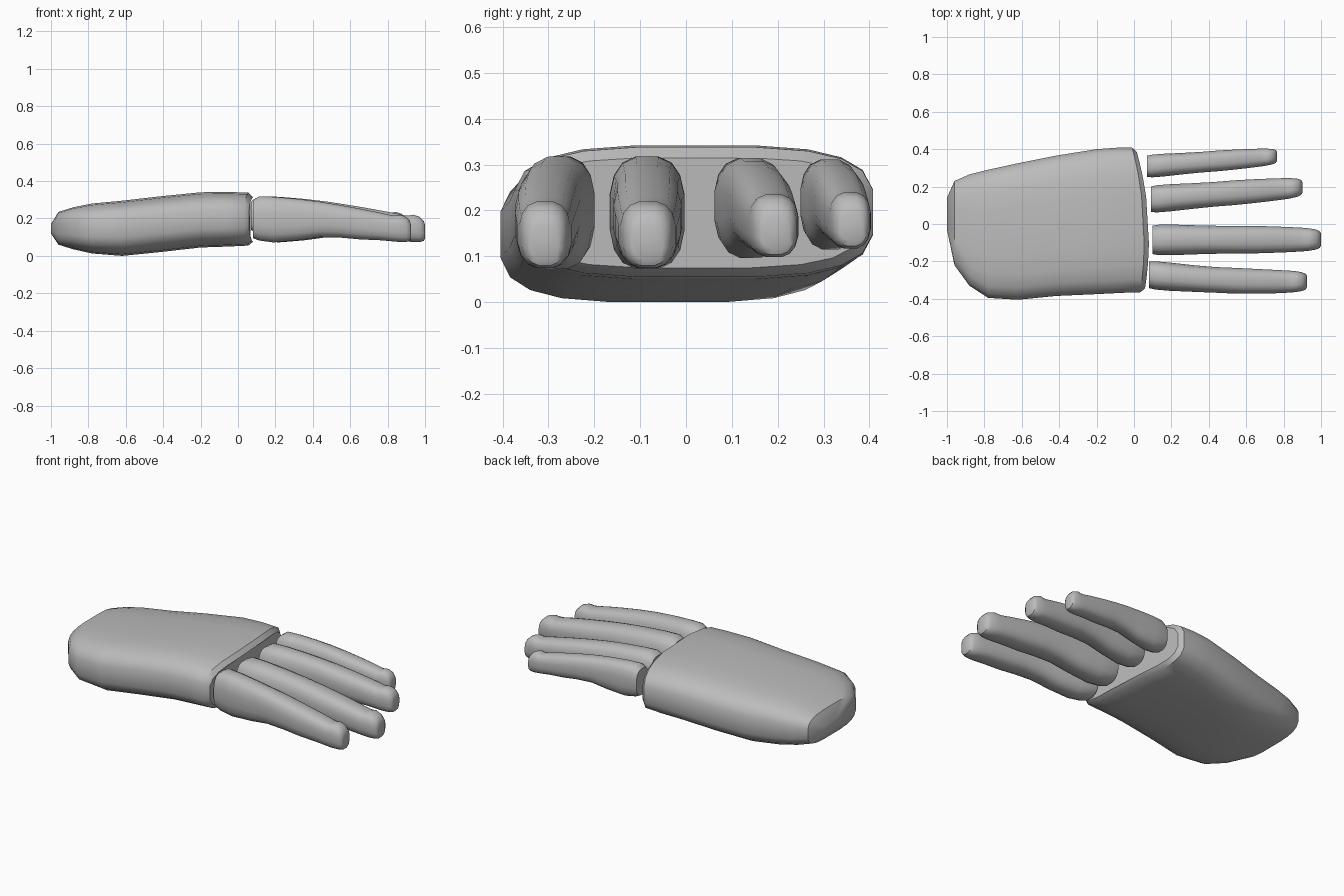
import bpy, bmesh, math

if "Cube" in bpy.data.objects:
    bpy.data.objects.remove(bpy.data.objects["Cube"])

skin = bpy.data.materials.new("plain grey")
skin.diffuse_color = (0.5, 0.5, 0.5, 1)
skin.use_nodes = True
skin.node_tree.nodes["Principled BSDF"].inputs["Base Color"].default_value = skin.diffuse_color


def spow(v, e):
    return math.copysign(abs(v) ** e, v)


def loft(name, sections, sides, power, bend=None, angle=40):
    """Skin rounded-box rings (x, y0, y1, z0, z1) along x and cap the ends."""
    bm = bmesh.new()
    rings = []
    for x, y0, y1, z0, z1 in sections:
        ring = []
        for i in range(sides):
            a = 2 * math.pi * (i + 0.5) / sides
            c, s = spow(math.cos(a), 2 / power), spow(math.sin(a), 2 / power)
            # normalise so that the ring reaches its full box
            m = abs(math.cos(math.pi / sides)) ** (2 / power)
            y = (y0 + y1) / 2 + (y1 - y0) / 2 * c / m
            z = (z0 + z1) / 2 + (z1 - z0) / 2 * s / m
            ring.append(bm.verts.new((x + (bend(x, y) if bend else 0), y, z)))
        rings.append(ring)
    for r, q in zip(rings, rings[1:]):
        for i in range(sides):
            j = (i + 1) % sides
            bm.faces.new((r[i], r[j], q[j], q[i]))
    bm.faces.new(rings[0])
    bm.faces.new(rings[-1])
    bmesh.ops.recalc_face_normals(bm, faces=bm.faces)
    me = bpy.data.meshes.new(name)
    bm.to_mesh(me)
    bm.free()
    ob = bpy.data.objects.new(name, me)
    bpy.context.collection.objects.link(ob)
    me.materials.append(skin)
    bpy.ops.object.select_all(action='DESELECT')
    ob.select_set(True)
    bpy.context.view_layer.objects.active = ob
    bpy.ops.object.shade_smooth_by_angle(angle=math.radians(angle))
    return ob


# Palm: the knuckle end bows forward between the fingers
def knuckle_bow(x, y):
    return -0.3 * (y + 0.08) ** 2 * max(0, (x + 0.2) / 0.28)


loft("palm", [
    (-1.00, -0.03, 0.14, 0.12, 0.17),
    (-0.96, -0.22, 0.23, 0.06, 0.235),
    (-0.88, -0.33, 0.265, 0.035, 0.26),
    (-0.78, -0.395, 0.29, 0.013, 0.28),
    (-0.62, -0.405, 0.325, 0.0, 0.295),
    (-0.42, -0.385, 0.365, 0.02, 0.318),
    (-0.20, -0.375, 0.40, 0.045, 0.34),
    (-0.05, -0.368, 0.408, 0.05, 0.342),
    (0.055, -0.365, 0.408, 0.055, 0.338),
    (0.08, -0.345, 0.385, 0.075, 0.315),
], 20, 3.4, knuckle_bow)

# Finger profile: fraction of length, top z, bottom z, width factor
PROFILE = [
    (0.00, 0.300, 0.095, 0.93),
    (0.04, 0.318, 0.082, 1.00),
    (0.13, 0.316, 0.072, 1.01),
    (0.28, 0.305, 0.083, 0.97),
    (0.42, 0.290, 0.100, 0.95),
    (0.55, 0.272, 0.098, 0.97),
    (0.68, 0.252, 0.088, 0.95),
    (0.80, 0.232, 0.084, 0.91),
    (0.88, 0.217, 0.078, 0.87),
    (0.905, 0.216, 0.076, 0.85),   # nail rises here
    (0.93, 0.220, 0.074, 0.82),
    (0.97, 0.208, 0.074, 0.74),
    (0.992, 0.188, 0.080, 0.62),
    (1.00, 0.165, 0.092, 0.45),
]

# name, x range, base y, tip y, width, bottom lift, tip top lift
FINGERS = [
    ("index_finger", 0.08, 0.925, -0.272, -0.308, 0.152, 0.0, 0.0),
    ("middle_finger", 0.10, 1.00, -0.085, -0.083, 0.164, 0.0, 0.0),
    ("ring_finger", 0.09, 0.90, 0.132, 0.196, 0.146, 0.024, 0.017),
    ("little_finger", 0.07, 0.765, 0.308, 0.362, 0.122, 0.043, 0.022),
]
for name, x0, x1, ya, yb, w, low, high in FINGERS:
    secs = []
    for t, top, bottom, k in PROFILE:
        y = ya + (yb - ya) * t
        if name == "index_finger":
            y -= 0.012 * math.sin(math.pi * t)
        h = w * k * (1 - 0.12 * t) / 2
        secs.append((x0 + (x1 - x0) * t, y - h, y + h,
                     bottom + low, top + high * t - low * 0.2 * (1 - t)))
    loft(name, secs, 16, 2.7)
